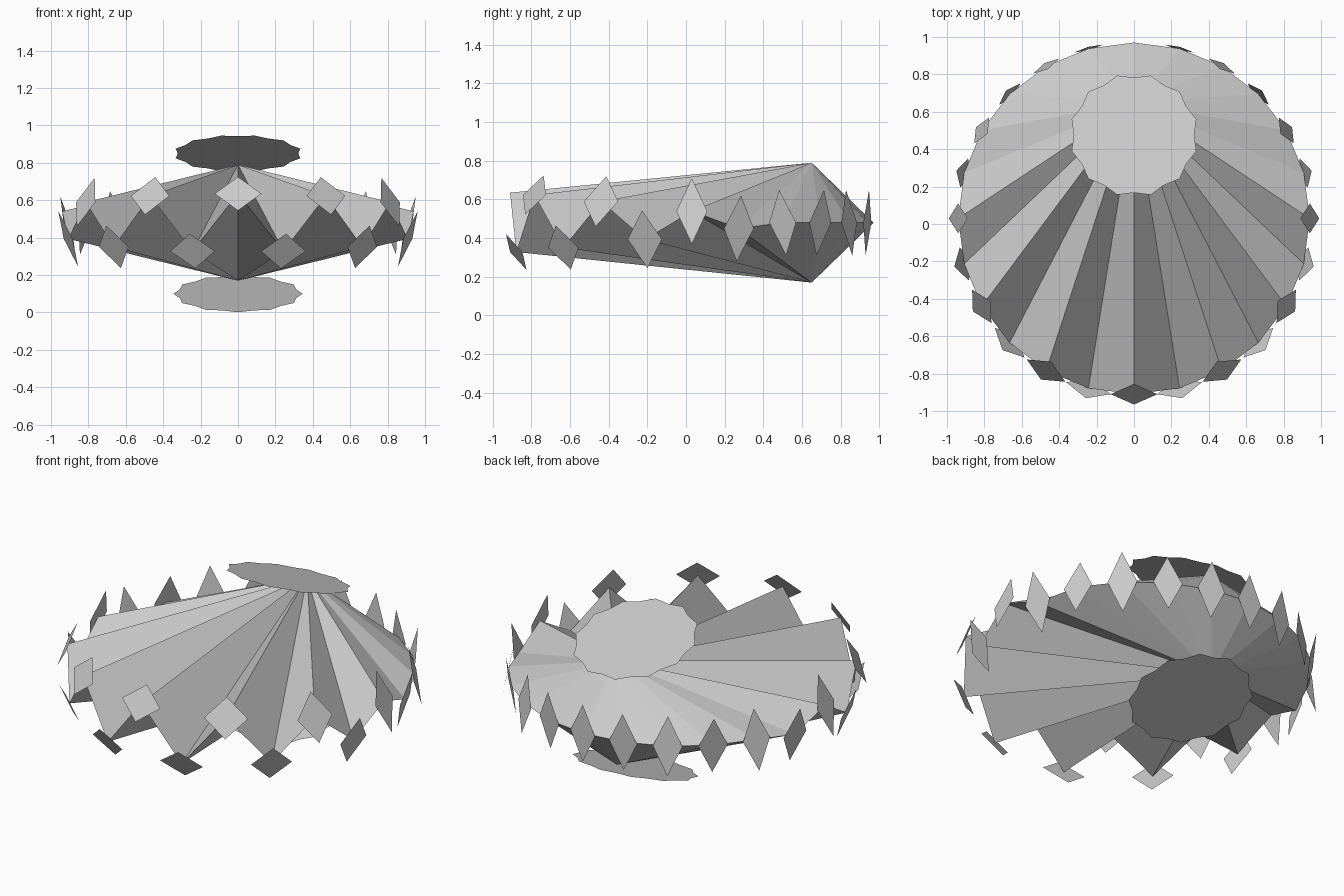
import bpy
from math import sin, cos, radians, pi

if "Cube" in bpy.data.objects:
    bpy.data.objects.remove(bpy.data.objects["Cube"])

N = 24            # ribs around the rim
R, CY, ZM = 0.94, 0.03, 0.48


def make(name, verts, faces):
    me = bpy.data.meshes.new(name)
    me.from_pydata(verts, [], faces)
    me.update()
    ob = bpy.data.objects.new(name, me)
    bpy.context.collection.objects.link(ob)
    return ob


def polar(a, r, z, side=0.0):
    # angle measured from the front; side is a tangential offset
    return (r * sin(a) + side * cos(a), CY - r * cos(a) + side * sin(a), z)


def rib(i):
    # signed angle, opening from the front, up/down sign of the zigzag
    a = 2 * pi * i / N
    opening = abs(a if a <= pi else 2 * pi - a)
    s = 1 if i % 2 == 0 else -1
    return a, opening, s, ZM + s * 0.155 * max(0, cos(0.75 * opening))


# shell halves: fans from the hinge apex to a shared zigzag rim
rim = [polar(rib(i)[0], R, rib(i)[3]) for i in range(N)]
for name, z, up in (("upper_shell", 0.79, True), ("lower_shell", 0.17, False)):
    faces = []
    for i in range(N):
        j = (i + 1) % N
        faces.append((i, j, N) if up else (j, i, N))
    make(name, rim + [(0, 0.65, z)], faces)

# diamond plates on every rim point
verts, faces = [], []
for i in range(N):
    a, op, s, z = rib(i)
    k = min(1, 1 - cos(op))
    hw, hz = 0.125 - 0.045 * k, 0.09 + 0.08 * k
    dr = s * 0.055 * min(1, 1.3 * cos(op / 2))
    b = len(verts)
    verts += [polar(a, R + dr, z - hz), polar(a, R, z, hw),
              polar(a, R - dr, z + hz), polar(a, R, z, -hw)]
    faces.append((b, b + 1, b + 2, b + 3))
make("rim_plates", verts, faces)


# tilted flat hinge discs with slightly scalloped edges
def disc(name, z, slope, phase, flip):
    pts = []
    for i in range(24):
        a = radians(15 * i + phase)
        r = 0.345 if i % 2 == 0 else 0.322
        y = r * 0.956 * sin(a)
        pts.append((r * cos(a), 0.475 + y, z + slope * y))
    order = list(range(24))
    make(name, pts, [order[::-1] if flip else order])


disc("upper_disc", 0.85, -0.3, 15, False)
disc("lower_disc", 0.10, 0.3, 0, True)
